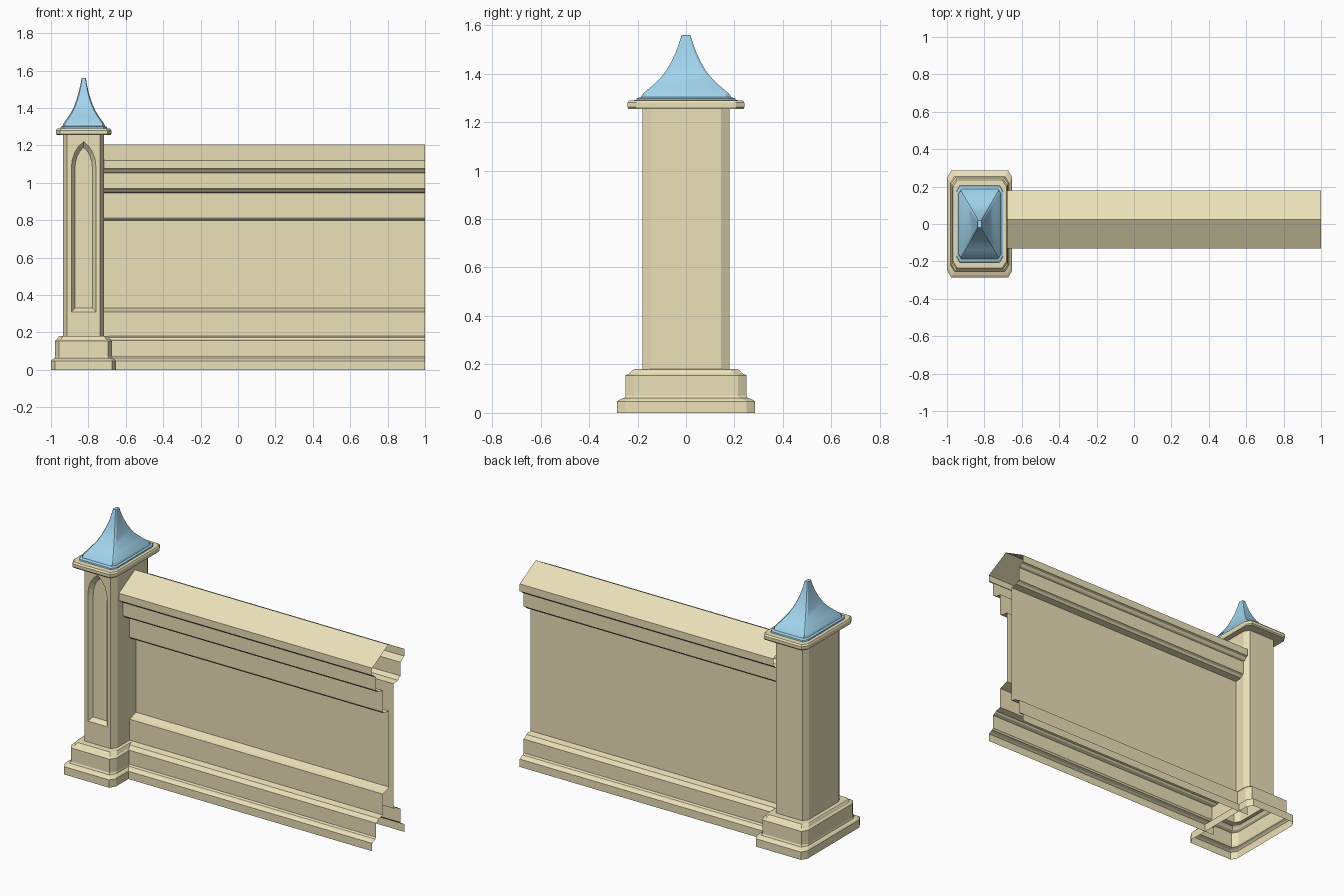
import bpy, bmesh

if "Cube" in bpy.data.objects:
    bpy.data.objects.remove(bpy.data.objects["Cube"])

K = 0.61          # pillar plan ratio, width to depth
CX = -0.825       # pillar centre


def material(name, rgb):
    m = bpy.data.materials.new(name)
    m.diffuse_color = (*rgb, 1)
    m.use_nodes = True
    m.node_tree.nodes["Principled BSDF"].inputs["Base Color"].default_value = m.diffuse_color
    return m


STONE = material("stone", (0.83, 0.75, 0.48))
SLATE = material("slate_blue", (0.36, 0.66, 0.85))


def finish(bm, name, mat, smooth=False):
    me = bpy.data.meshes.new(name)
    bm.to_mesh(me)
    bm.free()
    ob = bpy.data.objects.new(name, me)
    bpy.context.collection.objects.link(ob)
    me.materials.append(mat)
    if smooth:
        bpy.context.view_layer.objects.active = ob
        ob.select_set(True)
        bpy.ops.object.shade_smooth_by_angle(angle=0.5)
        ob.select_set(False)
    return ob


def ring(bm, h, c, z):
    """Chamfered rectangle, half depth h, chamfer c, counterclockwise from above."""
    d = h - c
    pts = [(-d, -h), (d, -h), (h, -d), (h, d), (d, h), (-d, h), (-h, d), (-h, -d)]
    return [bm.verts.new((CX + K * x, y, z)) for x, y in pts]


def bridge(bm, a, b, skip=()):
    n = len(a)
    for i in range(n):
        if i not in skip:
            j = (i + 1) % n
            bm.faces.new((a[i], a[j], b[j], b[i]))


def loft(name, mat, levels, cap=False, smooth=False):
    bm = bmesh.new()
    rings = [ring(bm, *lv) for lv in levels]
    for a, b in zip(rings, rings[1:]):
        bridge(bm, a, b)
    if cap:
        bm.faces.new(rings[-1])
    return finish(bm, name, mat, smooth)


# Stepped pillar base, open underneath
loft("pillar_base", STONE, [
    (0.285, 0.035, 0), (0.285, 0.035, 0.048), (0.272, 0.035, 0.056),
    (0.255, 0.035, 0.062), (0.25, 0.035, 0.072), (0.25, 0.035, 0.155),
    (0.232, 0.035, 0.163), (0.225, 0.035, 0.172), (0.215, 0.035, 0.18),
    (0.18, 0.035, 0.182)])

# Cap slab
loft("pillar_cap", STONE, [
    (0.18, 0.035, 1.255), (0.237, 0.035, 1.255), (0.242, 0.035, 1.262),
    (0.242, 0.035, 1.28), (0.234, 0.035, 1.289), (0.2, 0.035, 1.291)], cap=True)

# Flared spire roof
loft("pillar_roof", SLATE, [
    (0.205, 0.03, 1.29), (0.203, 0.03, 1.298), (0.186, 0.024, 1.303),
    (0.178, 0.014, 1.317), (0.14, 0.012, 1.349), (0.105, 0.011, 1.382),
    (0.08, 0.010, 1.415), (0.06, 0.009, 1.45), (0.042, 0.008, 1.488),
    (0.028, 0.006, 1.527), (0.018, 0.004, 1.56)], cap=True, smooth=True)


# Pillar shaft with a pointed-arch niche in the front face
def arch(bm, w, bottom, spring, apex, y):
    curve = [(1, 0), (0.93, 0.3), (0.72, 0.6), (0.4, 0.83)]
    right = [(w * u, spring + (apex - spring) * v) for u, v in curve]
    pts = [(-w, bottom), (w, bottom)] + right + [(0, apex)]
    pts += [(-x, z) for x, z in reversed(right)]
    return [bm.verts.new((CX + x, y, z)) for x, z in pts]


bm = bmesh.new()
low, top = ring(bm, 0.18, 0.035, 0.18), ring(bm, 0.18, 0.035, 1.257)
bridge(bm, low, top, skip=(0,))
outer = arch(bm, 0.066, 0.31, 1.08, 1.22, -0.18)
inner = arch(bm, 0.047, 0.33, 1.075, 1.19, -0.155)
front = [low[0], low[1], top[1], top[0]]
edges = []
for loop in (front, outer):
    for a, b in zip(loop, loop[1:] + loop[:1]):
        edges.append(bm.edges.get((a, b)) or bm.edges.new((a, b)))
bmesh.ops.triangle_fill(bm, edges=edges, use_beauty=True, use_dissolve=False,
                        normal=(0, -1, 0))
bridge(bm, outer, inner)
bm.faces.new(inner)
bm.normal_update()
for f in bm.faces:
    if f.normal.y > 0.9 and f.calc_center_median().y < 0:
        f.normal_flip()
finish(bm, "pillar_shaft", STONE)

# Hollow wall shell: one profile, front foot over the ridge to back foot
plinth = [(0.155, 0), (0.155, 0.048), (0.142, 0.056), (0.125, 0.062),
          (0.118, 0.072), (0.118, 0.157), (0.098, 0.165), (0.09, 0.174),
          (0.052, 0.182)]
panel = [(0.052, 0.31), (0.03, 0.316), (-0.008, 0.33),
         (-0.008, 0.797), (0.045, 0.802), (0.052, 0.812)]
crown = [(0.052, 0.945), (0.095, 0.95), (0.105, 0.962), (0.118, 0.968),
         (0.118, 1.052), (0.13, 1.057), (0.14, 1.07), (0.155, 1.075),
         (0.155, 1.12)]
MID = 0.025
profile = [(MID - o, z) for o, z in plinth + panel + crown]
profile += [(MID, 1.205)]
profile += [(MID + o, z) for o, z in reversed(plinth + crown)]
bm = bmesh.new()
left = [bm.verts.new((-0.717, y, z)) for y, z in profile]
right = [bm.verts.new((1, y, z)) for y, z in profile]
for i in range(len(profile) - 1):
    bm.faces.new((left[i], right[i], right[i + 1], left[i + 1]))
finish(bm, "wall", STONE)
